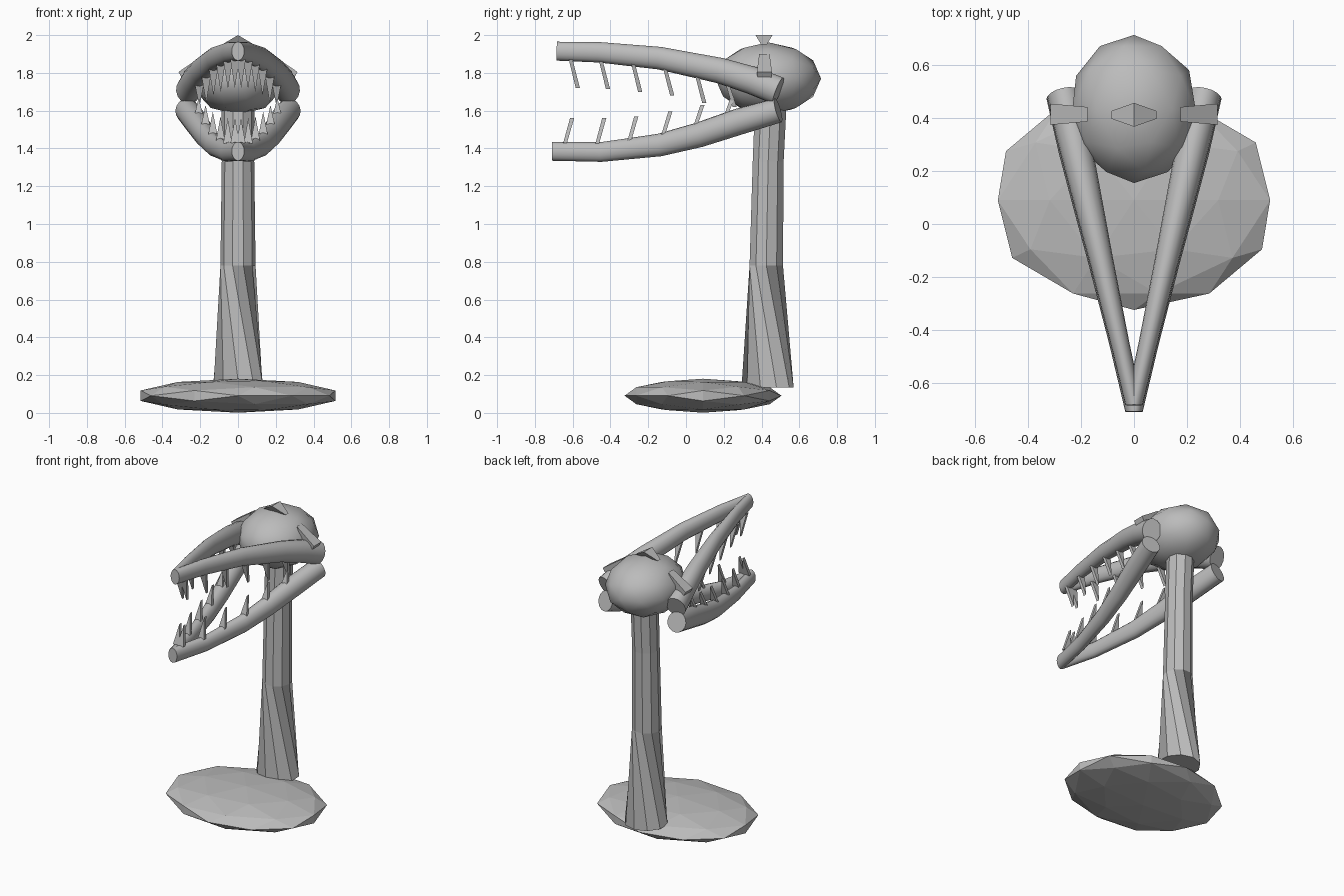
import bpy
import bmesh
from math import sin, cos, pi, radians
from mathutils import Vector, Matrix

if "Cube" in bpy.data.objects:
    bpy.data.objects.remove(bpy.data.objects["Cube"], do_unlink=True)

# Single grey material
grey = bpy.data.materials.new("plain_grey")
grey.use_nodes = True
COLOUR = (0.5, 0.5, 0.5, 1)
grey.diffuse_color = COLOUR
grey.node_tree.nodes["Principled BSDF"].inputs["Base Color"].default_value = COLOUR


def finish(name, bm, smooth_angle=None):
    bmesh.ops.recalc_face_normals(bm, faces=bm.faces)
    mesh = bpy.data.meshes.new(name)
    bm.to_mesh(mesh)
    bm.free()
    mesh.materials.append(grey)
    obj = bpy.data.objects.new(name, mesh)
    bpy.context.collection.objects.link(obj)
    if smooth_angle:
        bpy.ops.object.select_all(action='DESELECT')
        obj.select_set(True)
        bpy.context.view_layer.objects.active = obj
        bpy.ops.object.shade_smooth_by_angle(angle=radians(smooth_angle))
    return obj


def ball(name, centre, radii, smooth_angle=None):
    """Stretched icosphere with its poles pointing front and back."""
    bm = bmesh.new()
    matrix = (Matrix.Translation(centre) @ Matrix.Diagonal((*radii, 1))
              @ Matrix.Rotation(pi / 2, 4, 'X'))
    bmesh.ops.create_icosphere(bm, subdivisions=2, radius=1, matrix=matrix)
    return finish(name, bm, smooth_angle)


def loft(name, rings, smooth_angle=None):
    """Skin a list of vertex-position rings and cap both ends."""
    bm = bmesh.new()
    loops = [[bm.verts.new(p) for p in ring] for ring in rings]
    n = len(loops[0])
    for a, b in zip(loops, loops[1:]):
        for i in range(n):
            j = (i + 1) % n
            bm.faces.new((a[i], a[j], b[j], b[i]))
    bm.faces.new(loops[0])
    bm.faces.new(loops[-1])
    return finish(name, bm, smooth_angle)


def ellipse(centre, u, v, sides, turn=0.0):
    angles = [turn + 2 * pi * i / sides for i in range(sides)]
    return [centre + u * cos(a) + v * sin(a) for a in angles]


def wedge(name, base, tip, half_width, base_thick, tip_thick):
    """Triangular plate ending in a short edge along y."""
    base, tip, w = Vector(base), Vector(tip), Vector(half_width)
    rings = []
    for side in (-1, 1):
        b = Vector((0, side * base_thick / 2, 0))
        t = Vector((0, side * tip_thick / 2, 0))
        rings.append([base - w + b, base + w + b, tip + t])
    return loft(name, rings)


def jaw_x(y, front):
    return 0.226 * (y - front)


def jaw_rail(name, side, path):
    """Tapered tube; path holds y, z, half width, half height."""
    pts = [Vector((side * jaw_x(y, path[0][0]), y, z)) for y, z, _, _ in path]
    rings = []
    for i, (p, (_, _, rw, rh)) in enumerate(zip(pts, path)):
        t = (pts[min(i + 1, len(pts) - 1)] - pts[max(i - 1, 0)]).normalized()
        u = t.cross(Vector((0, 0, 1))).normalized() if i else Vector((1, 0, 0))
        v = u.cross(t).normalized()
        rings.append(ellipse(p, u * rw, v * rh, 16))
    return loft(name, rings, 40)


# Base and head
ball("base", (0, 0.09, 0.091), (0.5415, 0.415, 0.09))
ball("head", (0, 0.435, 1.77), (0.245, 0.28, 0.192), 60)

# Neck: ten-sided column, twisted in its lower half
neck = [(0.432, 0.135, 0.138, 56), (0.425, 0.78, 0.093, 0),
        (0.435, 1.33, 0.086, 0), (0.45, 1.66, 0.088, 0)]
X, Y = Vector((1, 0, 0)), Vector((0, 1, 0))
loft("neck", [ellipse(Vector((0, y, z)), X * r, Y * r, 10, radians(turn))
              for y, z, r, turn in neck])

# Jaws: rails meeting in a point at the front
upper = [(-0.685, 1.915, 0.033, 0.05), (-0.46, 1.909, 0.035, 0.054),
         (-0.14, 1.878, 0.045, 0.06), (0.18, 1.812, 0.058, 0.068),
         (0.35, 1.76, 0.064, 0.074), (0.488, 1.705, 0.064, 0.075)]
lower = [(-0.71, 1.385, 0.033, 0.05), (-0.45, 1.381, 0.035, 0.052),
         (-0.14, 1.418, 0.045, 0.06), (0.07, 1.472, 0.054, 0.066),
         (0.28, 1.542, 0.062, 0.07), (0.488, 1.602, 0.062, 0.066)]

# Teeth: base y, base z, tip z
upper_teeth = [(-0.61, 1.87, 1.72), (-0.45, 1.86, 1.715), (-0.28, 1.85, 1.70),
               (-0.11, 1.82, 1.68), (0.06, 1.78, 1.64), (0.22, 1.74, 1.62)]
lower_teeth = [(-0.64, 1.43, 1.56), (-0.47, 1.425, 1.56), (-0.30, 1.44, 1.57),
               (-0.12, 1.475, 1.595), (0.05, 1.52, 1.63), (0.21, 1.57, 1.67)]

for side, label in ((1, "left"), (-1, "right")):
    for kind, path, teeth in (("upper", upper, upper_teeth),
                              ("lower", lower, lower_teeth)):
        jaw_rail(f"{kind}_jaw_{label}", side, path)
        for n, (y, z, tip_z) in enumerate(teeth, 1):
            x = side * jaw_x(y, path[0][0])
            wedge(f"{kind}_tooth_{label}_{n}", (x, y, z), (x, y + 0.037, tip_z),
                  (0.024, 0, 0), 0.02, 0.022)
    # Side fin
    wedge(f"side_fin_{label}", (side * 0.215, 0.415, 1.80),
          (side * 0.315, 0.415, 1.805), (side * -0.04, 0, 0.1), 0.055, 0.08)

# Crest on top of the head
wedge("top_crest", (0, 0.413, 1.95), (0, 0.413, 2.0), (0.085, 0, 0), 0.03, 0.09)
